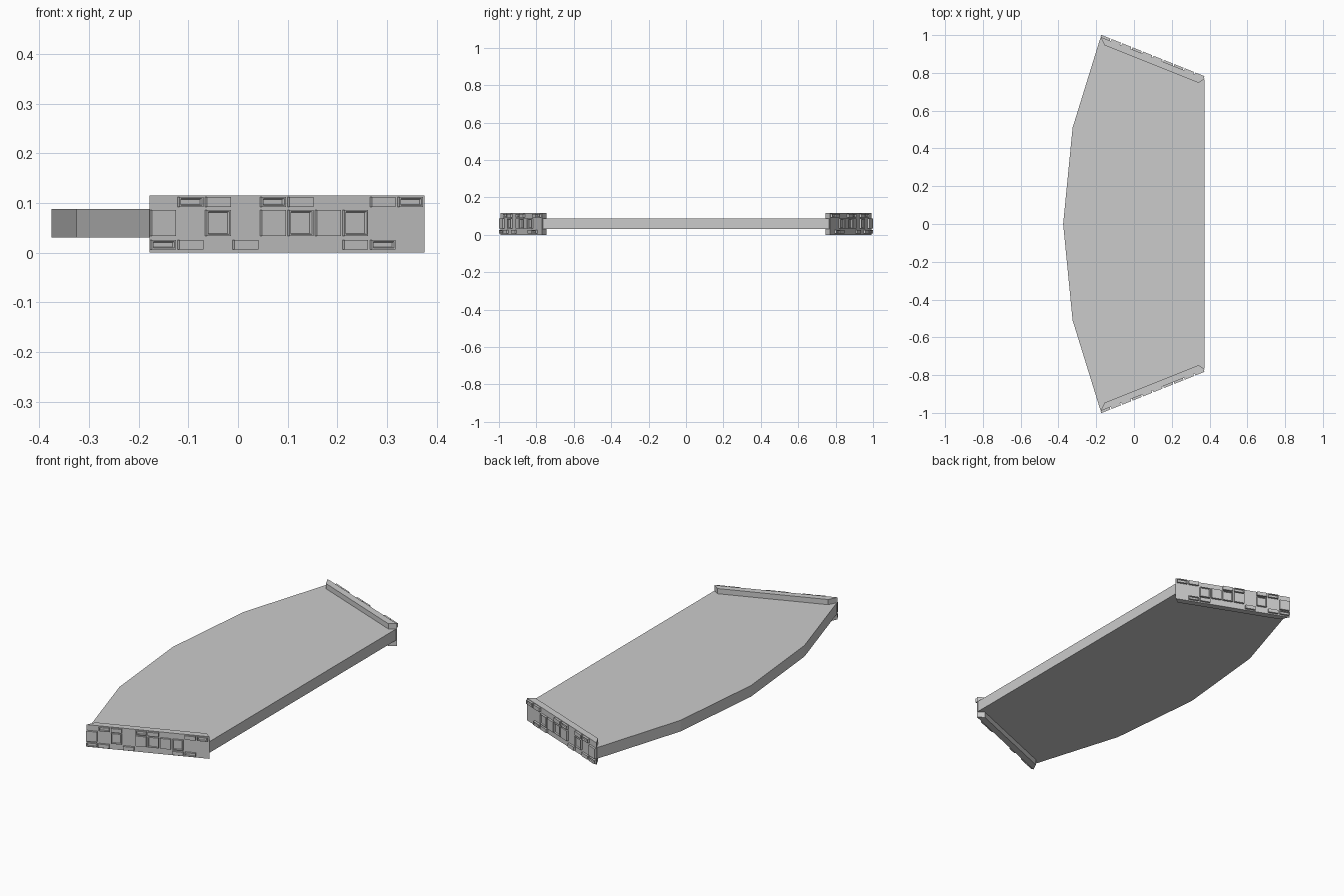
import bpy, bmesh
from mathutils import Vector

if "Cube" in bpy.data.objects:
    bpy.data.objects.remove(bpy.data.objects["Cube"])


def make_object(name, bm, mirror=False):
    bmesh.ops.recalc_face_normals(bm, faces=bm.faces)
    me = bpy.data.meshes.new(name)
    bm.to_mesh(me)
    bm.free()
    ob = bpy.data.objects.new(name, me)
    bpy.context.collection.objects.link(ob)
    if mirror:
        mod = ob.modifiers.new("mirror", 'MIRROR')
        mod.use_axis = (False, True, False)
        mod.use_mirror_merge = False
    return ob


def prism(bm, outline, z0, z1):
    face = bm.faces.new([bm.verts.new((x, y, z0)) for x, y in outline])
    ext = bmesh.ops.extrude_face_region(bm, geom=[face])
    for v in ext["geom"]:
        if isinstance(v, bmesh.types.BMVert):
            v.co.z = z1


# main deck with curved back edge
half = [(-0.325, 0.51), (-0.178, 0.985), (0.373, 0.765)]
deck = [(-0.375, 0)] + half + [(x, -y) for x, y in reversed(half)]
bm = bmesh.new()
prism(bm, deck, 0.03, 0.088)
make_object("deck", bm)

# slanted end walls, rising above and below the deck
A, B = Vector((-0.178, -0.991, 0)), Vector((0.375, -0.77, 0))
bm = bmesh.new()
prism(bm, [A.xy, B.xy, (0.342, -0.747), (-0.156, -0.946)], 0, 0.115)
make_object("end_wall", bm, True)

# raised rectangular panels on the outer face of each end wall
along = (B - A).normalized()
out = Vector((along.y, -along.x, 0))


def panel(bm, col, z0, z1, framed):
    x0 = -0.177 + 0.0553 * col
    depth = 0.011
    rings = []
    layers = [(0, -0.002), (0, depth)]
    if framed:
        layers += [(0.003, depth), (0.005, depth - 0.006)]
    for inset, d in layers:
        ring = []
        for x, z in ((x0 + inset, z0 + inset), (x0 + 0.048 - inset, z0 + inset),
                     (x0 + 0.048 - inset, z1 - inset), (x0 + inset, z1 - inset)):
            p = A + along * ((x - A.x) / along.x) + out * d
            ring.append(bm.verts.new((p.x, p.y, z)))
        rings.append(ring)
    for a, b in zip(rings, rings[1:]):
        for i in range(4):
            j = (i + 1) % 4
            bm.faces.new((a[i], a[j], b[j], b[i]))
    bm.faces.new(rings[0][::-1])
    bm.faces.new(rings[-1])


# rows: z range, columns used, columns with a sunken centre
rows = {
    "lower_panels": (0.006, 0.025, (0, 1, 3, 7, 8), (0, 8)),
    "middle_panels": (0.033, 0.086, (0, 2, 4, 5, 6, 7), (2, 5, 7)),
    "upper_panels": (0.092, 0.112, (1, 2, 4, 5, 8, 9), (1, 4, 9)),
}
for name, (z0, z1, cols, framed) in rows.items():
    bm = bmesh.new()
    for c in cols:
        panel(bm, c, z0, z1, c in framed)
    make_object(name, bm, True)
